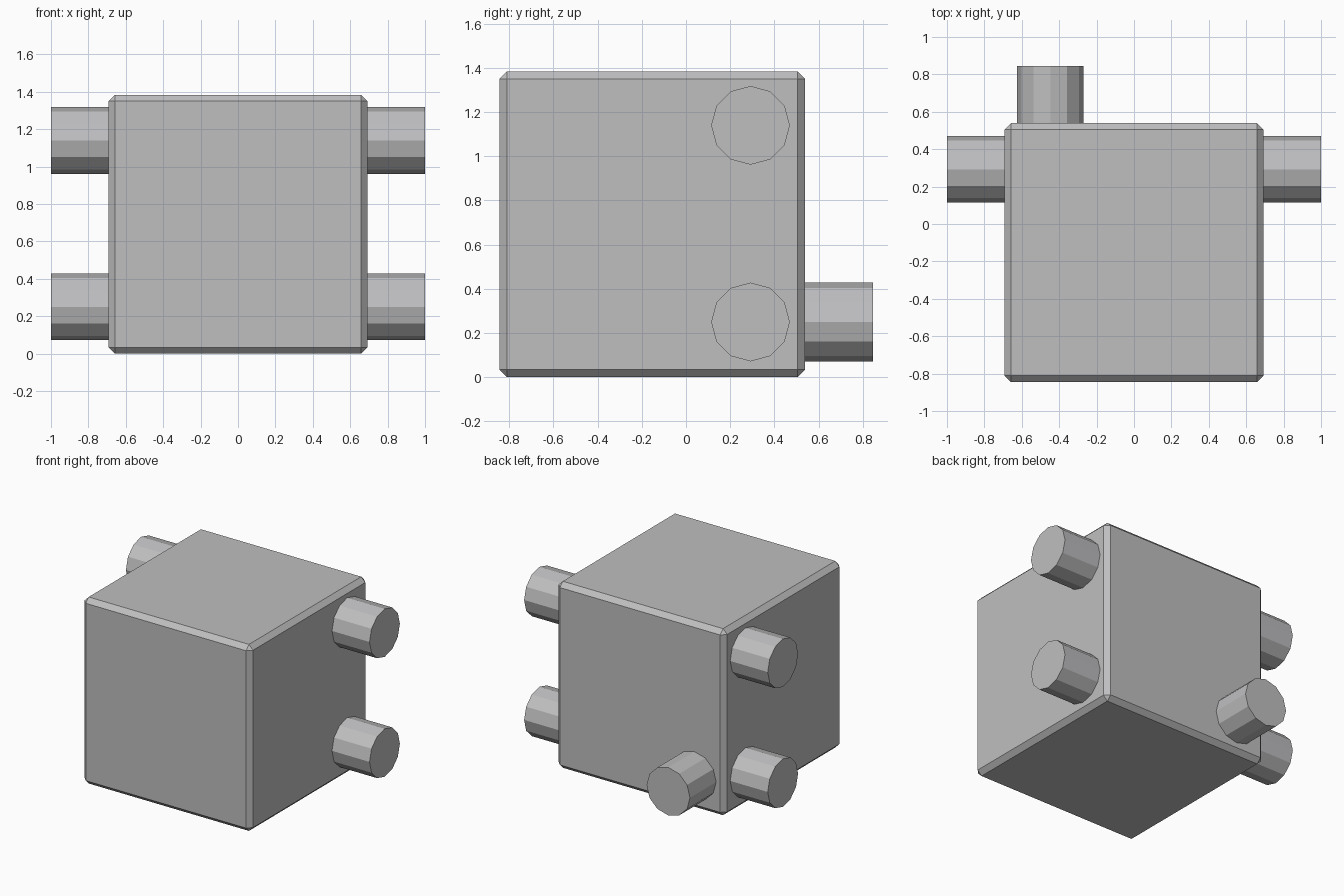
import bpy
import math

if "Cube" in bpy.data.objects:
    bpy.data.objects.remove(bpy.data.objects["Cube"])

grey = bpy.data.materials.new("plain grey")
grey.diffuse_color = (0.52, 0.52, 0.53, 1)
grey.use_nodes = True
grey.node_tree.nodes["Principled BSDF"].inputs["Base Color"].default_value = grey.diffuse_color

HALF = 0.692      # half the body edge
BODY_Y = -0.153   # body centre in y
PEG_R = 0.178
PEG_LEN = 0.308
LOW, HIGH = 0.25, 1.14


def peg(name, location, rotation):
    """Twelve-sided peg with flat faces and corners on the main axes."""
    bpy.ops.mesh.primitive_cylinder_add(
        vertices=12, radius=PEG_R, depth=PEG_LEN,
        location=location, rotation=rotation)
    obj = bpy.context.object
    obj.name = name
    obj.data.materials.append(grey)


# Cube body with narrow chamfered edges
bpy.ops.mesh.primitive_cube_add(size=2 * HALF, location=(0, BODY_Y, HALF))
body = bpy.context.object
body.name = "body"
body.data.materials.append(grey)
chamfer = body.modifiers.new("chamfer", 'BEVEL')
chamfer.width = 0.034
chamfer.segments = 1

# Two pegs on each side, near the back
for side, label in ((-1, "left"), (1, "right")):
    for z, level in ((LOW, "lower"), (HIGH, "upper")):
        peg(f"{level}_{label}_peg",
            (side * (HALF + PEG_LEN / 2), 0.292, z), (0, math.pi / 2, 0))

# Single peg low on the back
peg("back_peg", (-0.447, BODY_Y + HALF + PEG_LEN / 2 - 0.001, LOW),
    (math.pi / 2, 0, 0))
